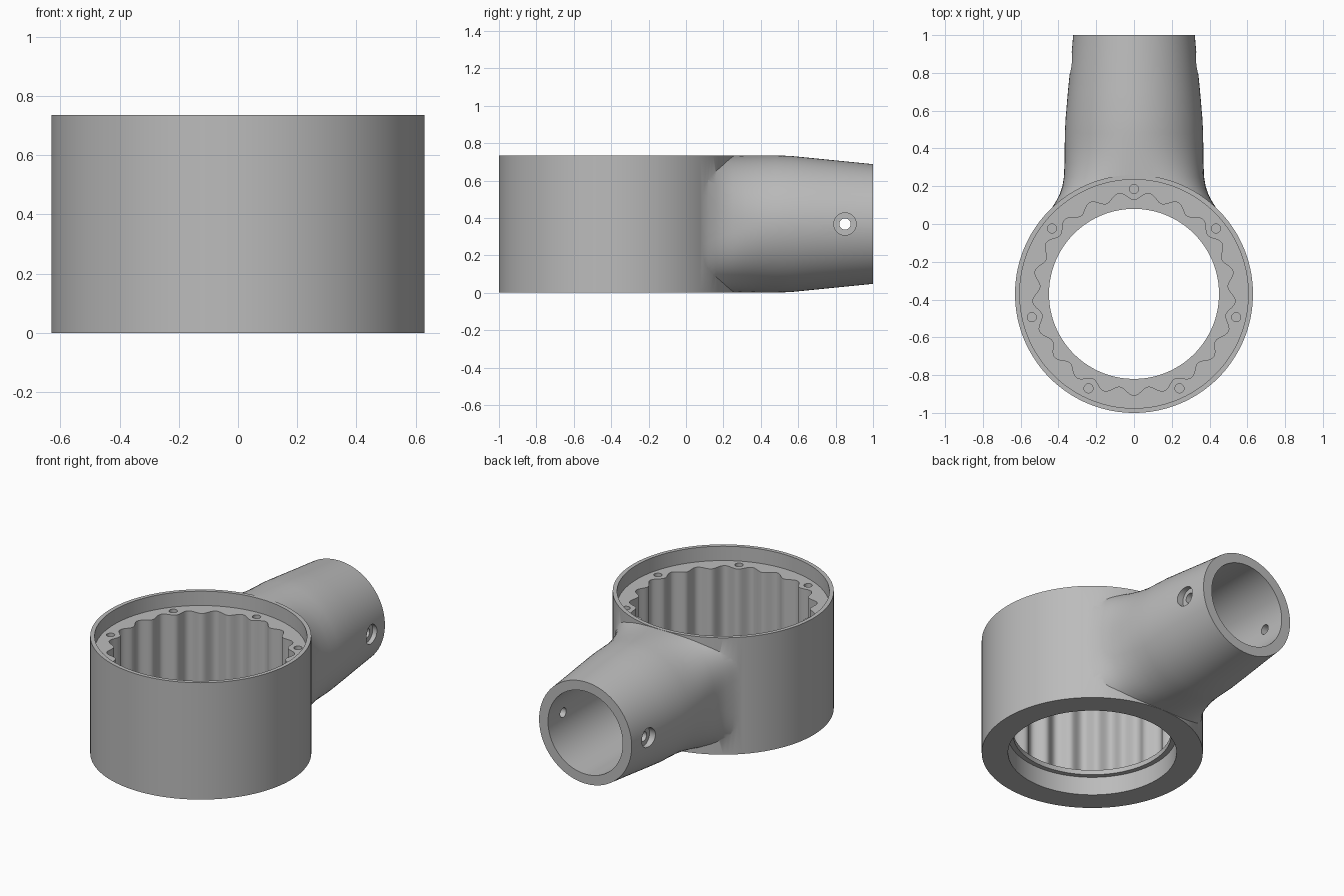
import bpy, bmesh, math
from mathutils import Matrix, Vector

cube = bpy.data.objects.get("Cube")
if cube:
    bpy.data.objects.remove(cube, do_unlink=True)

CY, RING_R, H = -0.37, 0.63, 0.735     # ring centre, radius, height
MID = H / 2                            # height of the arm axis

grey = bpy.data.materials.new("plain grey")
grey.use_nodes = True
colour = (0.5, 0.5, 0.5, 1)
grey.diffuse_color = colour
grey.node_tree.nodes["Principled BSDF"].inputs["Base Color"].default_value = colour


def loft(name, sections):
    """Closed solid through a list of equal-length point loops."""
    bm = bmesh.new()
    rows = [[bm.verts.new(p) for p in s] for s in sections]
    n = len(rows[0])
    for a, b in zip(rows, rows[1:]):
        for i in range(n):
            j = (i + 1) % n
            bm.faces.new((a[i], a[j], b[j], b[i]))
    bm.faces.new(rows[0])
    bm.faces.new(rows[-1])
    bmesh.ops.recalc_face_normals(bm, faces=bm.faces)
    mesh = bpy.data.meshes.new(name)
    bm.to_mesh(mesh)
    bm.free()
    mesh.materials.append(grey)
    ob = bpy.data.objects.new(name, mesh)
    bpy.context.collection.objects.link(ob)
    return ob


def column(name, radius, z0, z1, x=0, y=CY, n=144):
    """Upright prism; radius may be a function of the angle."""
    rad = radius if callable(radius) else (lambda a: radius)
    angles = [math.tau * i / n for i in range(n)]
    return loft(name, [[Vector((x + rad(a) * math.cos(a), y + rad(a) * math.sin(a), z))
                        for a in angles] for z in (z0, z1)])


def combine(target, tool, operation):
    mod = target.modifiers.new(operation, "BOOLEAN")
    mod.operation, mod.solver, mod.object = operation, "EXACT", tool
    bpy.context.view_layer.objects.active = target
    bpy.ops.object.modifier_apply(modifier=mod.name)
    bpy.data.objects.remove(tool, do_unlink=True)


# Arm: round at the open end, squarer where it flares into the ring
def arm_section(y, half_w, half_h, power, n=96):
    pts = []
    for i in range(n):
        a = math.tau * i / n
        c, s = math.cos(a), math.sin(a)
        x = half_w * math.copysign(abs(c) ** (2 / power), c)
        z = half_h * math.copysign(abs(s) ** (2 / power), s)
        pts.append(Vector((x, y, MID + z)))
    return pts


FULL = MID - 0.001
arm = loft("arm", [arm_section(*s) for s in (
    (0.04, 0.458, FULL, 6), (0.08, 0.438, FULL, 5), (0.12, 0.413, FULL, 4.2),
    (0.16, 0.393, FULL, 3.5), (0.20, 0.379, FULL, 3), (0.25, 0.371, FULL, 2.6),
    (0.32, 0.368, FULL, 2.25), (0.40, 0.367, FULL, 2.05), (0.48, 0.366, FULL, 2),
    (0.56, 0.362, 0.364, 2), (0.70, 0.350, 0.350, 2), (0.85, 0.335, 0.335, 2),
    (1.00, 0.322, 0.320, 2))])

# Ring
body = column("ring_socket", RING_R, 0, H)
combine(body, arm, "UNION")


# Ring interior: top recess, scalloped bore, inner lip, bottom opening
def scallop(a):
    return 0.517 - 0.02 * math.cos(21 * (a - math.pi / 2))


combine(body, column("recess_cutter", 0.605, 0.645, 1), "DIFFERENCE")
combine(body, column("scallop_cutter", scallop, 0.145, 0.8, n=336), "DIFFERENCE")
combine(body, column("lip_cutter", 0.45, 0.05, 0.3), "DIFFERENCE")
combine(body, column("opening_cutter", 0.48, -0.2, 0.115), "DIFFERENCE")

# Seven screw holes around the recess floor
for k in range(7):
    a = math.pi / 2 + math.tau * k / 7
    hole = column("screw_cutter", 0.024, 0.45, 0.7,
                  0.555 * math.cos(a), CY + 0.555 * math.sin(a), 20)
    combine(body, hole, "DIFFERENCE")

# Arm bore
combine(body, loft("bore_cutter", [arm_section(y, 0.26, 0.26, 2) for y in (0.3, 1.2)]),
        "DIFFERENCE")

# Cross pin hole with a counterbore on each side
def cross_cutter(radius, x0, x1):
    ob = column("pin_cutter", radius, x0, x1, 0, 0, 32)
    ob.data.transform(Matrix.Translation((0, 0.85, MID)) @ Matrix.Rotation(math.pi / 2, 4, "Y"))
    return ob


combine(body, cross_cutter(0.03, -0.6, 0.6), "DIFFERENCE")
for side in (-1, 1):
    combine(body, cross_cutter(0.06, *sorted((side * 0.3, side * 0.6))), "DIFFERENCE")

# Smooth curved walls, sharp rims
bpy.ops.object.select_all(action="DESELECT")
body.select_set(True)
bpy.context.view_layer.objects.active = body
bpy.ops.object.shade_smooth_by_angle(angle=math.radians(32))
